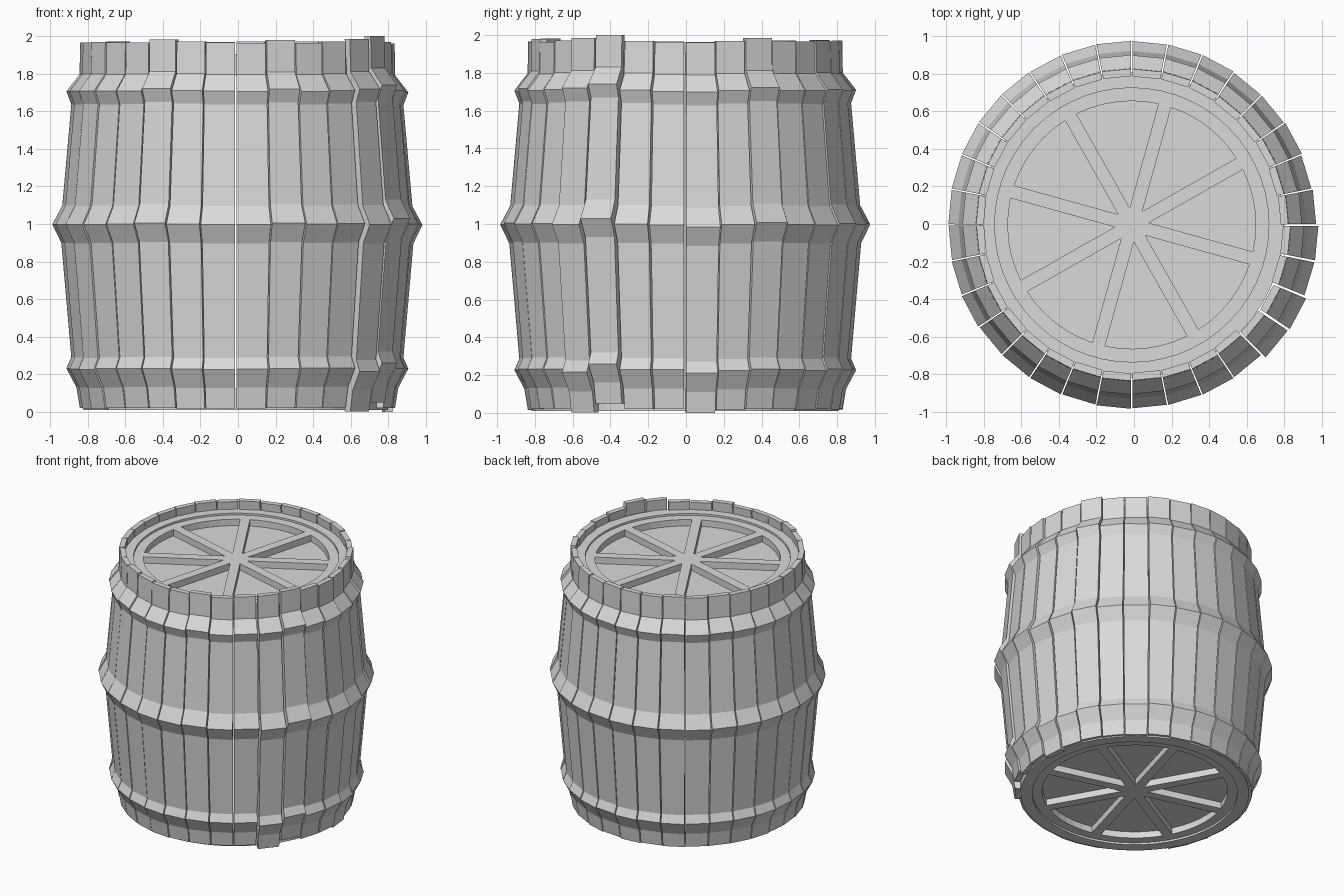
import bpy, bmesh, random
from math import sin, cos, asin, pi, tau
from mathutils import Vector

cube = bpy.data.objects.get("Cube")
if cube:
    bpy.data.objects.remove(cube, do_unlink=True)

random.seed(4)
CENTRE = Vector((-0.012, -0.005, 0))

grey = bpy.data.materials.new("plain grey")
grey.use_nodes = True
colour = (0.7, 0.7, 0.7, 1)
grey.diffuse_color = colour
grey.node_tree.nodes["Principled BSDF"].inputs["Base Color"].default_value = colour


def polar(r, a, z):
    return Vector((r * cos(a), r * sin(a), z))


def make_object(name, polygons):
    """Weld a list of polygons (lists of points) into one flat-shaded solid."""
    bm = bmesh.new()
    for points in polygons:
        bm.faces.new([bm.verts.new(p + CENTRE) for p in points])
    bmesh.ops.remove_doubles(bm, verts=bm.verts, dist=0.0005)
    bmesh.ops.recalc_face_normals(bm, faces=bm.faces)
    mesh = bpy.data.meshes.new(name)
    bm.to_mesh(mesh)
    bm.free()
    mesh.materials.append(grey)
    obj = bpy.data.objects.new(name, mesh)
    bpy.context.collection.objects.link(obj)
    return obj


# Staves: each one is a flat plank whose side profile swells into three hoops
STAVES = 32
OUTER = [(0.832, 0.02), (0.85, 0.13), (0.903, 0.23), (0.877, 0.29),
         (0.93, 0.9), (0.978, 1.0), (0.925, 1.1), (0.877, 1.64),
         (0.903, 1.71), (0.833, 1.8), (0.83, 1.97)]
INNER = [(0.79, 1.97), (0.87, 1.0), (0.79, 0.02)]
PROFILE = OUTER + INNER

# Loose planks: outward shift, bottom lift, top lift
LOOSE = {29: (0.03, 0.03, 0.03), 28: (0.025, -0.018, 0.015),
         30: (0.015, 0.0, 0.0), 31: (0.016, 0.0, -0.01),
         0: (0.004, -0.02, -0.01), 21: (0.0, 0.0, 0.012),
         25: (0.0, 0.0, 0.01), 2: (0.004, 0.0, 0.015)}

for i in range(STAVES):
    wobble = (random.uniform(-0.003, 0.003), random.uniform(-0.006, 0.004),
              random.uniform(-0.006, 0.004))
    shift, low, high = LOOSE.get(i, wobble)
    step = tau / STAVES
    push = polar(shift, (i + 0.5) * step, 0)
    sides = []
    for a in (i * step + 0.004, (i + 1) * step - 0.004):
        sides.append([polar(r, a, z + low + (high - low) * z / 2) + push
                      for r, z in PROFILE])
    left, right = sides
    n = len(PROFILE)
    last = len(OUTER) - 1
    polygons = [[left[j], right[j], right[(j + 1) % n], left[(j + 1) % n]]
                for j in range(n)]
    polygons += [left, right]
    make_object(f"stave_{i + 1}", polygons)


# Lids: round plates with a raised rim and eight sunken wedges between spokes
SPOKES, ARC = 8, 6
SPOKE_HALF, WEDGE_R, RING_R, RIM_R = 0.035, 0.66, 0.73, 0.812


def make_lid(name, level, up, rim):
    def at(r, a, depth):
        return polar(r, a, level - up * depth)

    sector = tau / SPOKES
    inset = asin(SPOKE_HALF / WEDGE_R)
    tip_r = SPOKE_HALF / sin(sector / 2)
    depth = 0.05
    polygons, angles, wedges = [], [], []
    for k in range(SPOKES):
        start = 0.515 + k * sector
        arc = [start + inset + (sector - 2 * inset) * j / ARC for j in range(ARC + 1)]
        angles += arc
        shape = [(tip_r, start + sector / 2)] + [(WEDGE_R, a) for a in arc]
        wedges.append(shape)
        # Sunken floor and its walls
        polygons.append([at(r, a, depth) for r, a in shape])
        for p, q in zip(shape, shape[1:] + shape[:1]):
            polygons.append([at(*p, 0), at(*q, 0), at(*q, depth), at(*p, depth)])
    # Spokes meeting at the middle
    for k in range(SPOKES):
        before, after = wedges[k - 1], wedges[k]
        outline = [(0, 0), before[0], before[-1], after[1], after[0]]
        polygons.append([at(r, a, 0) for r, a in outline])
    # Ring, raised rim, edge and back
    rings = [(WEDGE_R, 0), (RING_R, 0), (RING_R, -rim), (RIM_R, -rim), (RIM_R, 0.1)]
    for (r0, d0), (r1, d1) in zip(rings, rings[1:]):
        for a, b in zip(angles, angles[1:] + angles[:1]):
            polygons.append([at(r0, a, d0), at(r0, b, d0), at(r1, b, d1), at(r1, a, d1)])
    polygons.append([at(RIM_R, a, 0.1) for a in angles])
    make_object(name, polygons)


make_lid("top_lid", 1.89, 1, 0.015)
make_lid("bottom_lid", 0.025, -1, 0.015)
